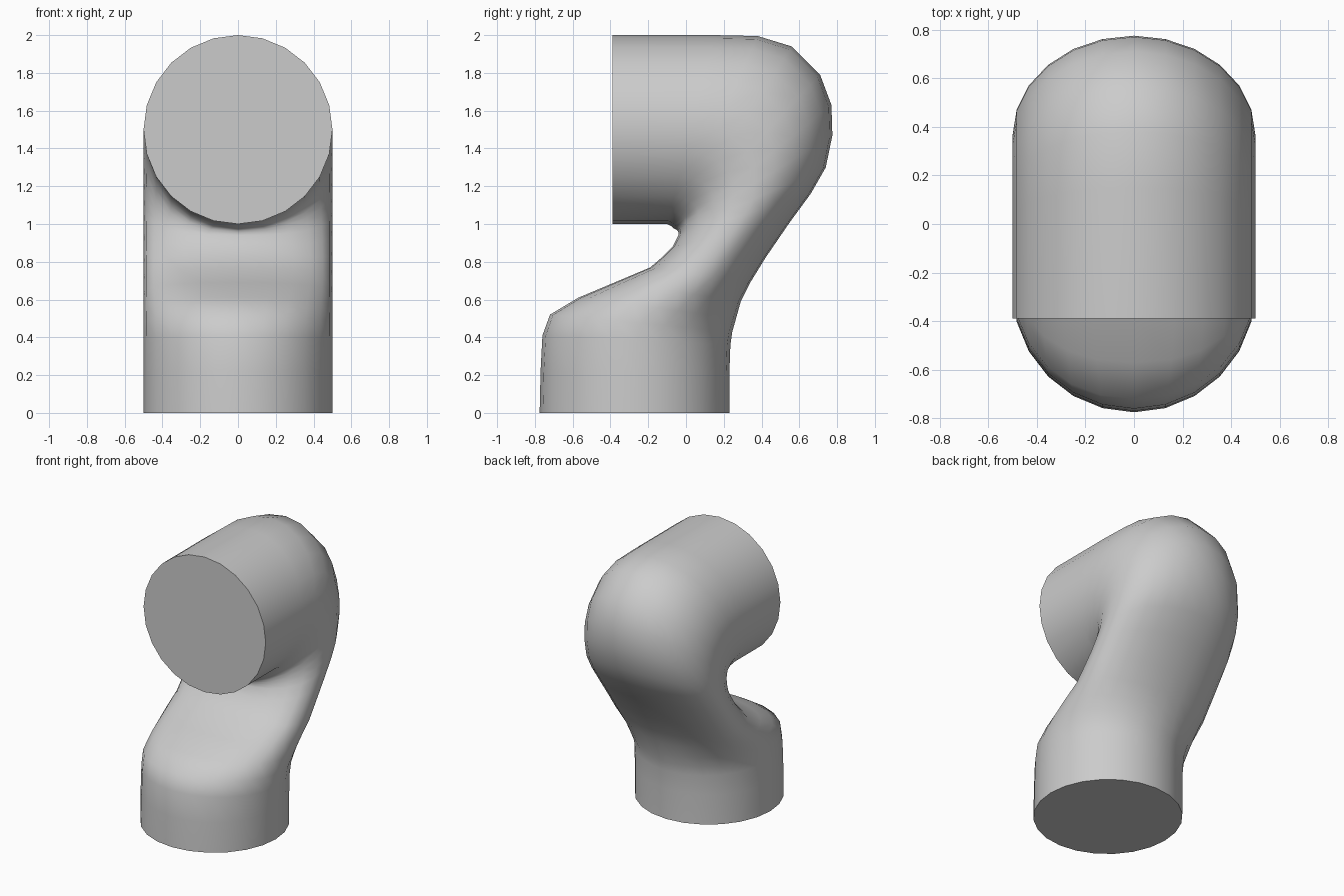
import bpy, bmesh, math
from mathutils import Vector

cube = bpy.data.objects.get("Cube")
if cube:
    bpy.data.objects.remove(cube, do_unlink=True)

grey = bpy.data.materials.new("plain grey")
grey.use_nodes = True
colour = (0.6, 0.6, 0.6, 1)
grey.diffuse_color = colour
grey.node_tree.nodes["Principled BSDF"].inputs["Base Color"].default_value = colour

SIDES = 24
HALF_WIDTH = 0.5

# Cross-sections along the bent pipe: inner (y, z), outer (y, z), squareness of the inner side
sections = [
    ((-.775, 0), (.23, 0), 2),
    ((-.77, .22), (.23, .22), 2),
    ((-.76, .41), (.235, .36), 2),
    ((-.72, .52), (.245, .43), 2.1),
    ((-.57, .61), (.265, .5), 2.3),
    ((-.38, .69), (.29, .59), 2.5),
    ((-.19, .77), (.34, .69), 2.6),
    ((-.12, .83), (.42, .82), 2.6),
    ((-.07, .88), (.55, 1.01), 2.5),
    ((-.04, .94), (.66, 1.16), 2.4),
    ((-.04, .955), (.74, 1.3), 2.3),
    ((-.045, .965), (.775, 1.47), 2.2),
    ((-.05, .97), (.77, 1.63), 2.1),
    ((-.06, .975), (.71, 1.79), 2),
    ((-.07, .98), (.56, 1.94), 2),
    ((-.08, .99), (.38, 1.995), 2),
    ((-.1, 1), (.15, 2), 2),
    ((-.39, 1), (-.39, 2), 2),
]


def soft_power(value, power):
    return math.copysign(abs(value) ** (2 / power), value)


def add_ring(bm, inner, outer, power):
    """Closed loop whose ends are the inner and outer wall points."""
    low, high = Vector((0, *inner)), Vector((0, *outer))
    middle, reach = (low + high) / 2, (high - low) / 2
    ring = []
    for i in range(SIDES):
        angle = math.tau * i / SIDES
        s, c = math.sin(angle), math.cos(angle)
        p = power if c < 0 else 2
        across = Vector((HALF_WIDTH * soft_power(s, p), 0, 0))
        ring.append(bm.verts.new(middle + across + reach * soft_power(c, p)))
    return ring


# Bent pipe: skin neighbouring rings, then close both ends
bm = bmesh.new()
rings = [add_ring(bm, *section) for section in sections]
for a, b in zip(rings, rings[1:]):
    for i in range(SIDES):
        j = (i + 1) % SIDES
        bm.faces.new((a[i], a[j], b[j], b[i]))
bm.faces.new(rings[0])
bm.faces.new(rings[-1])
bmesh.ops.recalc_face_normals(bm, faces=bm.faces)

mesh = bpy.data.meshes.new("bent_pipe")
bm.to_mesh(mesh)
bm.free()
mesh.materials.append(grey)
pipe = bpy.data.objects.new("bent_pipe", mesh)
bpy.context.collection.objects.link(pipe)

# Smooth walls with crisp end caps
bpy.ops.object.select_all(action="DESELECT")
pipe.select_set(True)
bpy.context.view_layer.objects.active = pipe
bpy.ops.object.shade_smooth_by_angle(angle=math.radians(50))
